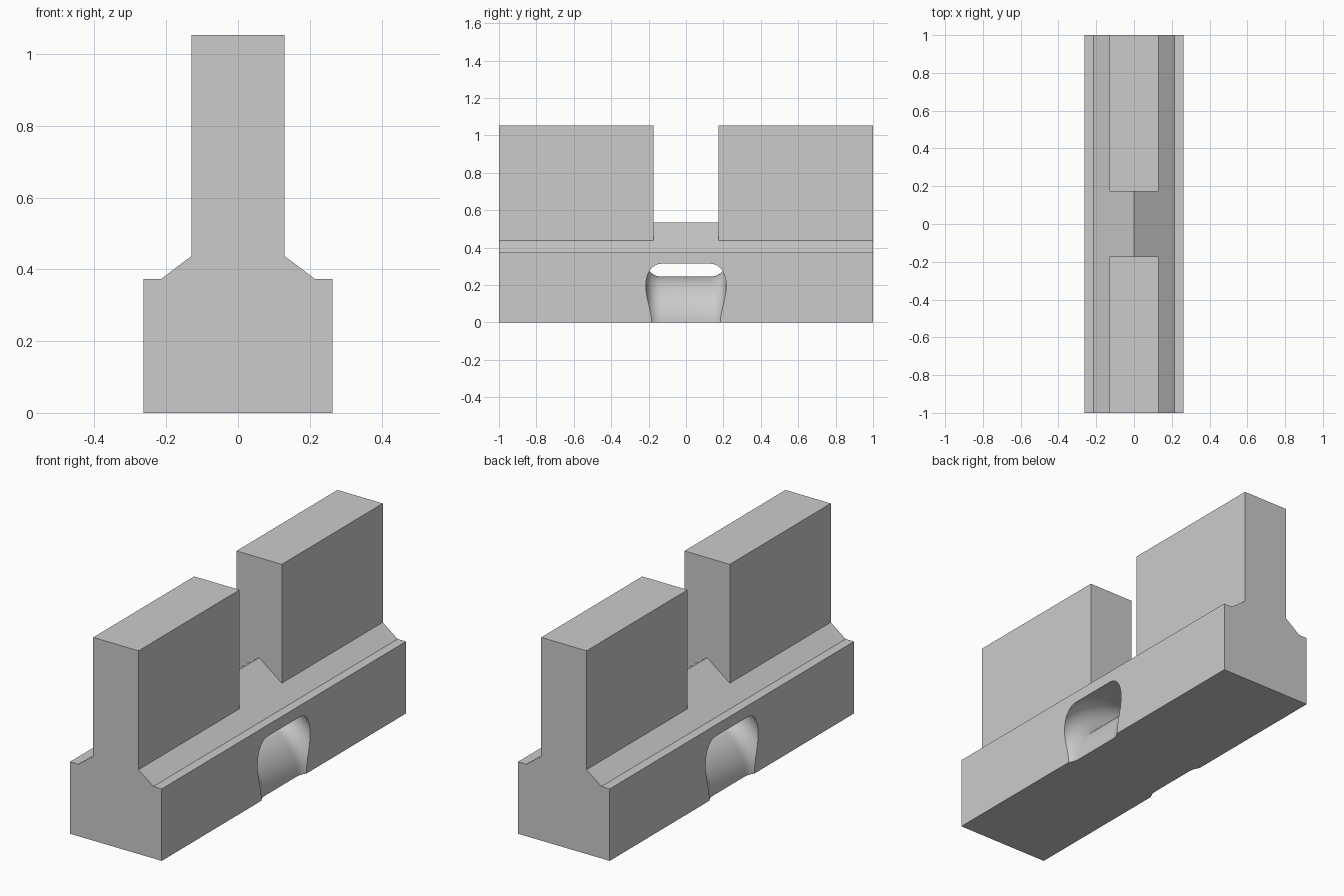
import bpy, bmesh, math
from mathutils import Matrix, Vector

old = bpy.data.objects.get("Cube")
if old:
    bpy.data.objects.remove(old, do_unlink=True)

grey = bpy.data.materials.new("plain grey")
grey.use_nodes = True
colour = (0.6, 0.6, 0.6, 1)
grey.diffuse_color = colour
grey.node_tree.nodes["Principled BSDF"].inputs["Base Color"].default_value = colour


def finish(name, bm):
    bmesh.ops.recalc_face_normals(bm, faces=bm.faces)
    mesh = bpy.data.meshes.new(name)
    bm.to_mesh(mesh)
    bm.free()
    mesh.materials.append(grey)
    obj = bpy.data.objects.new(name, mesh)
    bpy.context.collection.objects.link(obj)
    return obj


def prism(name, profile, y0, y1):
    """Extrude an (x, z) outline along y."""
    bm = bmesh.new()
    face = bm.faces.new([bm.verts.new((x, y0, z)) for x, z in profile])
    ext = bmesh.ops.extrude_face_region(bm, geom=[face])["geom"]
    verts = [v for v in ext if isinstance(v, bmesh.types.BMVert)]
    bmesh.ops.translate(bm, verts=verts, vec=(0, y1 - y0, 0))
    return finish(name, bm)


def slot_ring(name, mid_radius, half_width, round_radius, steps=96, arc=16):
    """Sweep a rounded slot section around the y axis."""
    section = []
    for side in (1, -1):
        for i in range(arc + 1):
            a = side * math.pi / 2 - math.pi * i / arc
            section.append((side * (half_width - round_radius) + round_radius * math.cos(a) if side > 0
                            else -(half_width - round_radius) + round_radius * math.cos(a),
                            mid_radius + round_radius * math.sin(a)))
    bm = bmesh.new()
    rings = []
    for s in range(steps):
        turn = Matrix.Rotation(2 * math.pi * s / steps, 3, 'Y')
        rings.append([bm.verts.new(turn @ Vector((0, y, r))) for y, r in section])
    n = len(section)
    for s in range(steps):
        a, b = rings[s], rings[(s + 1) % steps]
        for i in range(n):
            j = (i + 1) % n
            bm.faces.new((a[i], a[j], b[j], b[i]))
    return finish(name, bm)


def combine(target, tool, operation):
    mod = target.modifiers.new(operation.title(), 'BOOLEAN')
    mod.operation = operation
    mod.solver = 'EXACT'
    mod.object = tool
    bpy.context.view_layer.objects.active = target
    bpy.ops.object.modifier_apply(modifier=mod.name)
    bpy.data.objects.remove(tool, do_unlink=True)


# Base rail with shoulders and a shallow gabled top
half = [(0.263, 0), (0.263, 0.373), (0.215, 0.373)]
outline = half + [(0, 0.535)] + [(-x, z) for x, z in reversed(half)]
body = prism("slotted_rail_body", outline, -1, 1)

# Two upright blocks with a gap between them
block = [(0.13, 0.38), (0.13, 1.053), (-0.13, 1.053), (-0.13, 0.38)]
for name, y0, y1 in (("front_block", -1, -0.173), ("back_block", 0.173, 1)):
    combine(body, prism(name, block, y0, y1), 'UNION')

# Arched tunnel through the base
combine(body, slot_ring("tunnel_cutter", 0.3275, 0.215, 0.0825), 'DIFFERENCE')

# Smooth tunnel walls, crisp outer edges
bpy.ops.object.select_all(action='DESELECT')
body.select_set(True)
bpy.context.view_layer.objects.active = body
bpy.ops.object.shade_smooth_by_angle(angle=math.radians(30))
